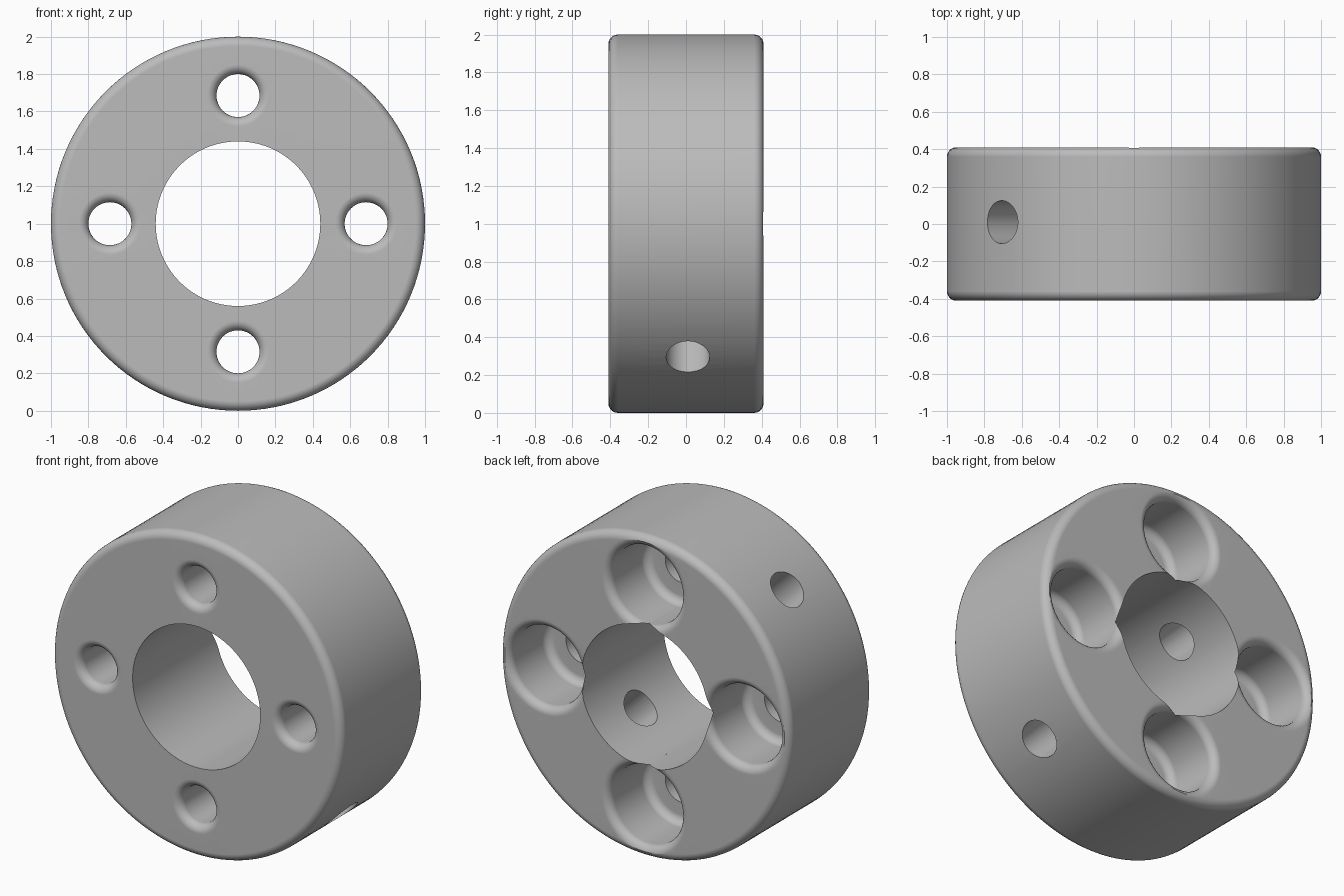
import bpy, bmesh
from math import pi, sin, cos, radians
from mathutils import Matrix, Vector

if "Cube" in bpy.data.objects:
    bpy.data.objects.remove(bpy.data.objects["Cube"])

HALF = 0.41        # half depth of the collar
FILLET = 0.05
BORE = 0.44
BOLT_CIRCLE = 0.685
HOLE = 0.115
COUNTERBORE = 0.245
FLOOR = 0.04       # depth position of the counterbore floor
CENTRE = Vector((0, 0, 1))


def arc(r, y, start, end, steps=6):
    """Fillet points (radius, depth) around a centre, angles in degrees."""
    angles = [radians(start + (end - start) * i / steps) for i in range(steps + 1)]
    return [(r + FILLET * cos(a), y + FILLET * sin(a)) for a in angles]


def lathe(name, profile, sides, offset):
    """Spin a closed (radius, depth) profile around the y axis."""
    bm = bmesh.new()
    verts = [bm.verts.new((r, y, 0)) for r, y in profile]
    edges = [bm.edges.new((verts[i - 1], verts[i])) for i in range(len(verts))]
    bmesh.ops.spin(bm, geom=verts + edges, cent=(0, 0, 0), axis=(0, 1, 0),
                   angle=2 * pi, steps=sides, use_merge=True)
    bmesh.ops.remove_doubles(bm, verts=bm.verts, dist=1e-5)
    bmesh.ops.dissolve_degenerate(bm, edges=bm.edges, dist=1e-5)
    bmesh.ops.recalc_face_normals(bm, faces=bm.faces)
    bmesh.ops.translate(bm, verts=bm.verts, vec=offset)
    mesh = bpy.data.meshes.new(name)
    bm.to_mesh(mesh)
    bm.free()
    obj = bpy.data.objects.new(name, mesh)
    bpy.context.collection.objects.link(obj)
    return obj


# Collar ring with rounded outer edges and a sharp bore
ring = [(BORE, -HALF)]
ring += arc(1 - FILLET, -HALF + FILLET, -90, 0)
ring += arc(1 - FILLET, HALF - FILLET, 0, 90)
ring += [(BORE, HALF)]
collar = lathe("clamp_collar", ring, 128, CENTRE)

# Stepped bolt hole: rounded front lip, counterbore with rounded floor and back lip
bolt = [(0, -0.5), (HOLE + FILLET, -0.5)]
bolt += arc(HOLE + FILLET, -HALF + FILLET, 270, 180)
bolt += [(HOLE, FLOOR)]
bolt += arc(COUNTERBORE - FILLET, FLOOR + FILLET, -90, 0)
bolt += arc(COUNTERBORE + FILLET, HALF - FILLET, 180, 90)
bolt += [(COUNTERBORE + FILLET, 0.5), (0, 0.5)]
cutters = []
for i in range(4):
    a = i * pi / 2
    spot = CENTRE + BOLT_CIRCLE * Vector((cos(a), 0, sin(a)))
    cutters.append(lathe("bolt_hole_cutter", bolt, 48, spot))

# Diagonal set screw hole, upper right to lower left
pin = lathe("screw_hole_cutter", [(0, -1.2), (HOLE, -1.2), (HOLE, 1.2), (0, 1.2)],
            48, (0, 0.01, 0))
direction = Vector((1, 0, -1)).normalized()
pin.data.transform(Matrix.Translation((0, 0.01, 0))
                   @ Vector((0, 1, 0)).rotation_difference(direction).to_matrix().to_4x4()
                   @ Matrix.Translation((0, -0.01, 0)))
pin.data.transform(Matrix.Translation(CENTRE))
cutters.append(pin)

# Cut the holes, then discard the cutters
bpy.ops.object.select_all(action='DESELECT')
bpy.context.view_layer.objects.active = collar
collar.select_set(True)
for cutter in cutters:
    cutter.hide_render = True
    cut = collar.modifiers.new("hole", 'BOOLEAN')
    cut.operation = 'DIFFERENCE'
    cut.solver = 'EXACT'
    cut.object = cutter
    bpy.ops.object.modifier_apply(modifier=cut.name)
    bpy.data.objects.remove(cutter)

# Smooth shading with crisp flat faces
bpy.ops.object.shade_smooth_by_angle(angle=radians(30))
weighted = collar.modifiers.new("flat_face_normals", 'WEIGHTED_NORMAL')
weighted.keep_sharp = True

# Plain grey metal
grey = bpy.data.materials.new("plain_grey")
grey.use_nodes = True
colour = (0.5, 0.5, 0.5, 1)
grey.diffuse_color = colour
grey.node_tree.nodes["Principled BSDF"].inputs["Base Color"].default_value = colour
collar.data.materials.clear()
collar.data.materials.append(grey)
